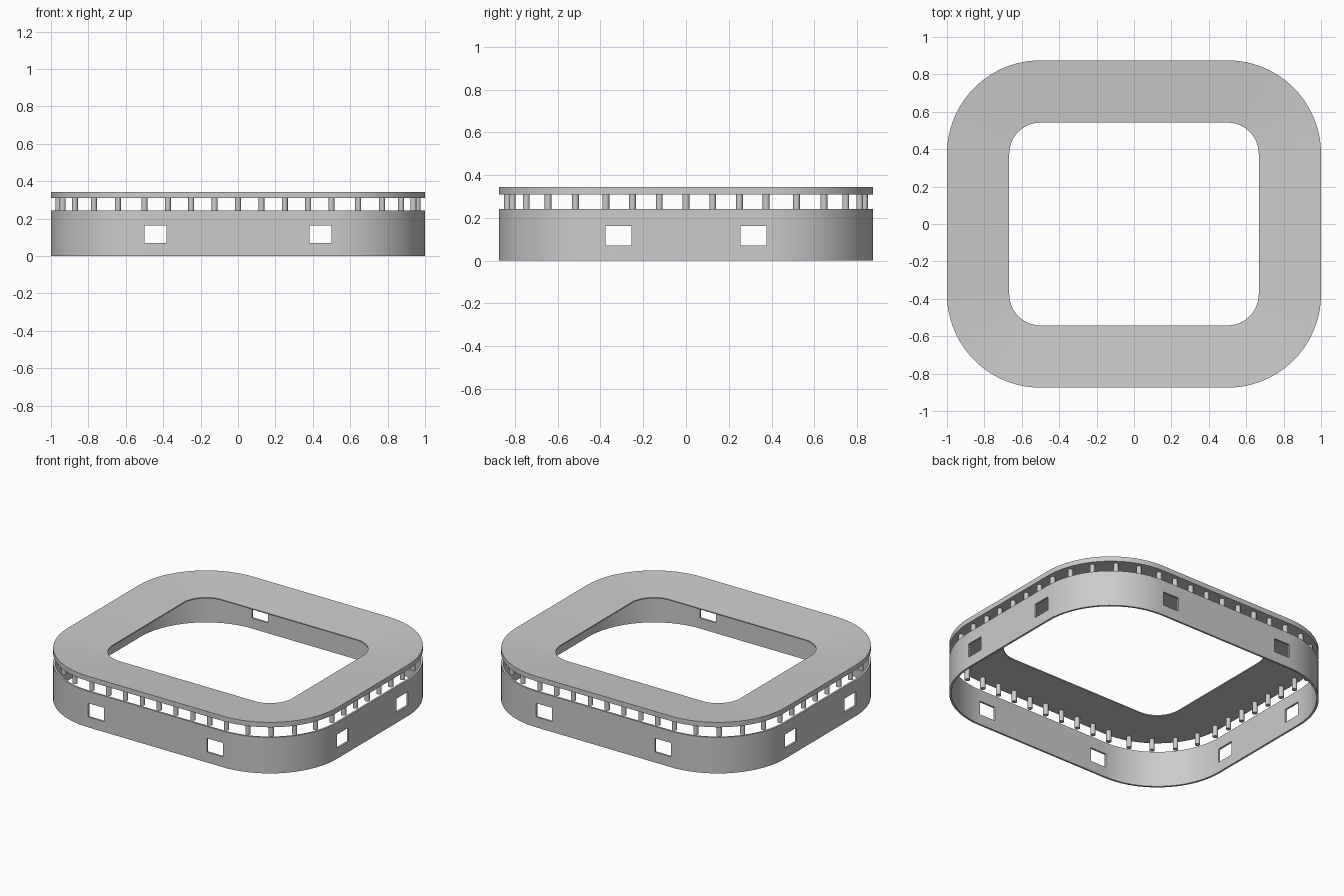
import bpy, bmesh, math

cube = bpy.data.objects.get("Cube")
if cube:
    bpy.data.objects.remove(cube, do_unlink=True)

# Corner arc centres; every outline is concentric around them
CX, CY = 0.5, 0.375
WALL_TOP, SLAB_BOTTOM, SLAB_TOP, SLAB_INNER_TOP = 0.242, 0.31, 0.343, 0.317

grey = bpy.data.materials.new("plain grey")
grey.use_nodes = True
grey.diffuse_color = (0.6, 0.6, 0.6, 1)
grey.node_tree.nodes["Principled BSDF"].inputs["Base Color"].default_value = (0.6, 0.6, 0.6, 1)


def outline(radius, steps):
    """Rounded rectangle with the given corner radius, counter-clockwise."""
    pts = []
    for quarter, (sx, sy) in enumerate([(1, 1), (-1, 1), (-1, -1), (1, -1)]):
        for i in range(steps + 1):
            a = math.pi / 2 * (quarter + i / steps)
            pts.append((sx * CX + radius * math.cos(a), sy * CY + radius * math.sin(a)))
    return pts


def finish(name, bm):
    bmesh.ops.recalc_face_normals(bm, faces=bm.faces)
    mesh = bpy.data.meshes.new(name)
    bm.to_mesh(mesh)
    bm.free()
    mesh.materials.append(grey)
    obj = bpy.data.objects.new(name, mesh)
    bpy.context.collection.objects.link(obj)
    return obj


def activate(obj):
    bpy.ops.object.select_all(action='DESELECT')
    obj.select_set(True)
    bpy.context.view_layer.objects.active = obj


def smooth(obj):
    activate(obj)
    bpy.ops.object.shade_smooth_by_angle(angle=math.radians(30))


def ring(name, profile):
    """Sweep a closed (radius, height) profile around the rounded rectangle."""
    bm = bmesh.new()
    loops = [[bm.verts.new((x, y, z)) for x, y in outline(r, 24)] for r, z in profile]
    for k, a in enumerate(loops):
        b = loops[(k + 1) % len(loops)]
        for i in range(len(a)):
            j = (i + 1) % len(a)
            bm.faces.new((a[i], a[j], b[j], b[i]))
    return finish(name, bm)


# Roof slab, tapering to a thin inner edge
roof = ring("roof_slab", [(0.5, SLAB_BOTTOM), (0.5, SLAB_TOP),
                          (0.167, SLAB_INNER_TOP), (0.167, SLAB_BOTTOM)])
smooth(roof)

# Thin outer wall
wall = ring("outer_wall", [(0.5, 0), (0.5, WALL_TOP), (0.487, WALL_TOP), (0.487, 0)])

# Window openings: two on each of the four sides
bm = bmesh.new()
for s in (-1, 1):
    for t in (-1, 1):
        for x, y, w, d in ((s * 0.441, t * 0.87, 0.119, 0.1),
                           (s * 0.99, t * 0.315, 0.1, 0.121)):
            box = bmesh.ops.create_cube(bm, size=1)["verts"]
            bmesh.ops.scale(bm, verts=box, vec=(w, d, 0.093))
            bmesh.ops.translate(bm, verts=box, vec=(x, y, 0.116))
cutter = finish("window_cutter", bm)
cutter.hide_render = True
activate(wall)
mod = wall.modifiers.new("windows", 'BOOLEAN')
mod.operation = 'DIFFERENCE'
mod.solver = 'EXACT'
mod.object = cutter
bpy.ops.object.modifier_apply(modifier=mod.name)
bpy.data.objects.remove(cutter, do_unlink=True)
smooth(wall)

# Round posts between wall and roof: corners, then the straight runs
spots = outline(0.46, 5)
for s in (-1, 1):
    spots += [(i * CX / 4, s * (CY + 0.46)) for i in range(-3, 4)]
    spots += [(s * (CX + 0.46), i * CY / 3) for i in range(-2, 3)]
bm = bmesh.new()
bottom = WALL_TOP - 0.005
for x, y in spots:
    post = bmesh.ops.create_cone(bm, cap_ends=True, segments=16, radius1=0.016,
                                 radius2=0.016, depth=SLAB_BOTTOM - bottom)["verts"]
    bmesh.ops.translate(bm, verts=post, vec=(x, y, (SLAB_BOTTOM + bottom) / 2))
smooth(finish("posts", bm))
